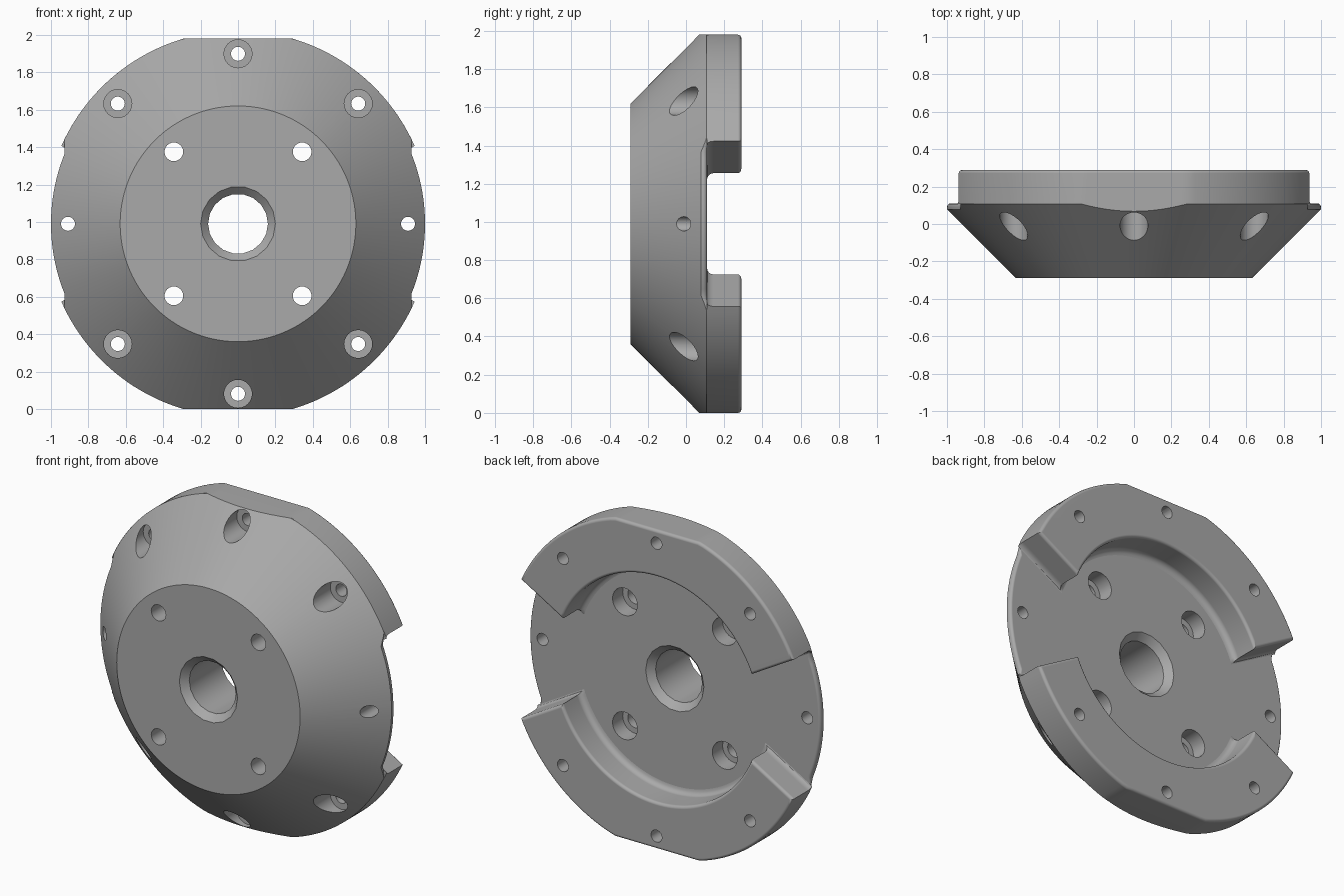
import bpy, bmesh
from math import sin, cos, asin, pi, radians

cube = bpy.data.objects.get("Cube")
if cube:
    bpy.data.objects.remove(cube, do_unlink=True)

MID = 0.99          # height of the axis, also the distance to the flats
RIM = 1.032         # outer radius of the jaws
BACK = 0.11         # back face of the plate
REAR = 0.29         # back face of the jaws

steel = bpy.data.materials.new("plain_grey_steel")
steel.use_nodes = True
GREY = (0.4, 0.4, 0.4, 1)
steel.diffuse_color = GREY
steel.node_tree.nodes["Principled BSDF"].inputs["Base Color"].default_value = GREY


def skin(bm, loops):
    """Join closed loops of points into a capped solid."""
    rings = [[bm.verts.new(p) for p in loop] for loop in loops]
    for a, b in zip(rings, rings[1:]):
        for i in range(len(a)):
            j = (i + 1) % len(a)
            bm.faces.new((a[i], a[j], b[j], b[i]))
    bm.faces.new(rings[0])
    bm.faces.new(rings[-1])


def make_object(name, bm):
    bmesh.ops.recalc_face_normals(bm, faces=bm.faces)
    mesh = bpy.data.meshes.new(name)
    bm.to_mesh(mesh)
    bm.free()
    mesh.materials.append(steel)
    obj = bpy.data.objects.new(name, mesh)
    bpy.context.collection.objects.link(obj)
    return obj


def polar(r, a, y):
    return (r * cos(a), y, MID + r * sin(a))


def clip(r, a, flat=MID):
    """Radius limited by the top and bottom flats."""
    return min(r, flat / max(abs(sin(a)), 0.01))


# Conical plate: the rim is narrower between the jaws
def plate_rim(a):
    away = abs(asin(sin(a)))
    t = min(max((away - radians(23)) / radians(2), 0), 1)
    return clip(1.0 + (RIM - 1.0) * t, a), 1 - t


def plate_loops(n=180):
    angles = [2 * pi * i / n for i in range(n)]
    loops = [[polar(0.63, a, -REAR) for a in angles]]
    loops.append([polar(plate_rim(a)[0], a, plate_rim(a)[0] - 0.922) for a in angles])
    for k in range(4):
        q = k * pi / 6
        loop = []
        for a in angles:
            r, soft = plate_rim(a)
            drop = 0.016 * soft
            loop.append(polar(r - drop * (1 - cos(q)), a,
                              BACK + 0.001 * k - 0.003 - drop * (1 - sin(q))))
        loops.append(loop)
    return loops


bm = bmesh.new()
skin(bm, plate_loops())
plate = make_object("conical_plate", bm)


# Jaws: curved blocks with filleted foot and rounded rear edges
def jaw_loop(y, shrink, foot, side, n=64):
    outer, inner = RIM - shrink, 0.70 + shrink - foot
    offset = -0.094 + shrink - foot * 0.5

    def arc(r):
        start = radians(30) + asin(offset / r)
        return [start + (pi - 2 * start) * i / n for i in range(n + 1)]
    pts = [polar(clip(outer, a, MID - shrink), a, y) for a in arc(outer)]
    pts += [polar(inner, a, y) for a in reversed(arc(inner))]
    return [(x, yy, MID + side * (z - MID)) for x, yy, z in pts]


def make_jaw(name, side):
    foot, edge = 0.035, 0.018
    steps = [k * pi / 8 for k in range(5)]
    loops = [jaw_loop(BACK + foot * (1 - cos(q)), 0, foot * (1 - sin(q)), side)
             for q in steps]
    loops += [jaw_loop(REAR - edge * (1 - sin(q)), edge * (1 - cos(q)), 0, side)
              for q in steps]
    bm = bmesh.new()
    skin(bm, loops)
    return make_object(name, bm)


parts = [plate, make_jaw("upper_jaw", 1), make_jaw("lower_jaw", -1)]


# Drill shapes: stepped profiles of (radius, y) around an axis along y
def drill(bm, profile, x, z, n):
    skin(bm, [[(x + r * cos(2 * pi * i / n), y, MID + z + r * sin(2 * pi * i / n))
               for i in range(n)] for r, y in profile])


bm = bmesh.new()
# Chamfered centre bore
drill(bm, [(0.24, -0.33), (0.16, -0.25), (0.16, 0.07), (0.24, 0.15)], 0, 0, 18)
# Bolt holes sunk from the back
for sx in (-1, 1):
    for sz in (-1, 1):
        drill(bm, [(0.05, -0.4), (0.05, 0.01), (0.085, 0.01), (0.085, 0.4)],
              sx * 0.343, sz * 0.385, 24)
# Ring of screw holes sunk from the front, and two plain side holes
for k in range(8):
    a = k * pi / 4
    if k % 4:
        profile = [(0.075, -0.4), (0.075, 0.095), (0.0375, 0.095), (0.0375, 0.4)]
    else:
        profile = [(0.0375, -0.4), (0.0375, 0.4)]
    drill(bm, profile, 0.909 * cos(a), 0.909 * sin(a), 24)
cutter = make_object("drill_cutter", bm)
cutter.hide_render = True

for obj in parts:
    bpy.ops.object.select_all(action="DESELECT")
    bpy.context.view_layer.objects.active = obj
    obj.select_set(True)
    holes = obj.modifiers.new("holes", "BOOLEAN")
    holes.operation = "DIFFERENCE"
    holes.solver = "EXACT"
    holes.object = cutter
    bpy.ops.object.modifier_apply(modifier=holes.name)
    bpy.ops.object.shade_smooth_by_angle(angle=radians(30))
    weighted = obj.modifiers.new("even_shading", "WEIGHTED_NORMAL")
    weighted.keep_sharp = True

bpy.data.objects.remove(cutter, do_unlink=True)
